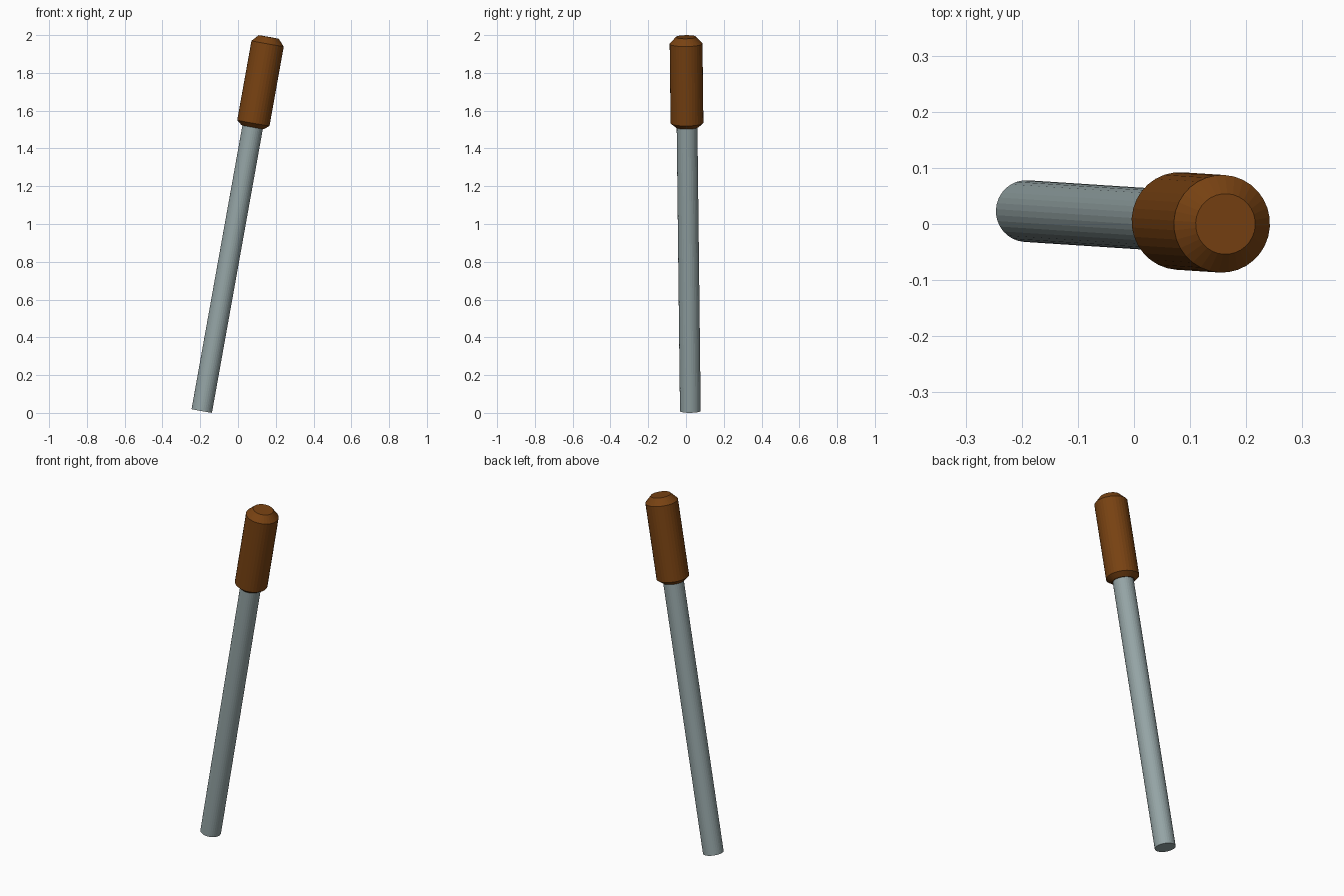
import bpy, bmesh, math
from mathutils import Vector, Matrix

if "Cube" in bpy.data.objects:
    bpy.data.objects.remove(bpy.data.objects["Cube"])

SIDES = 32
BOTTOM = Vector((-0.192, 0.023, 0.01))
TOP = Vector((0.163, 0.0, 1.99))
axis = TOP - BOTTOM
L = axis.length
frame = Matrix.Translation(BOTTOM) @ axis.to_track_quat('Z', 'Y').to_matrix().to_4x4()


def material(name, rgb):
    m = bpy.data.materials.new(name)
    m.diffuse_color = (*rgb, 1)
    m.use_nodes = True
    m.node_tree.nodes["Principled BSDF"].inputs["Base Color"].default_value = m.diffuse_color
    return m


def turned(name, profile, mat):
    """Closed turned solid from (radius, distance along the axis) points."""
    bm = bmesh.new()
    rings = [[bm.verts.new((r * math.cos(2 * math.pi * i / SIDES),
                            r * math.sin(2 * math.pi * i / SIDES), z))
              for i in range(SIDES)] for r, z in profile]
    for a, b in zip(rings, rings[1:]):
        for i in range(SIDES):
            j = (i + 1) % SIDES
            bm.faces.new((a[i], a[j], b[j], b[i]))
    bm.faces.new(rings[0][::-1])
    bm.faces.new(rings[-1])
    bm.transform(frame)
    me = bpy.data.meshes.new(name)
    bm.to_mesh(me)
    bm.free()
    me.materials.append(mat)
    ob = bpy.data.objects.new(name, me)
    bpy.context.collection.objects.link(ob)
    return ob


steel = material("grey_steel", (0.301, 0.376, 0.381))
brown = material("brown_wood", (0.188, 0.0545, 0.006))

# Long straight shaft, ending inside the handle
turned("shaft", [(0.055, 0), (0.055, L - 0.4)], steel)

# Handle with chamfered ends
turned("handle", [(0.06, L - 0.485), (0.087, L - 0.463),
                  (0.087, L - 0.036), (0.054, L)], brown)
